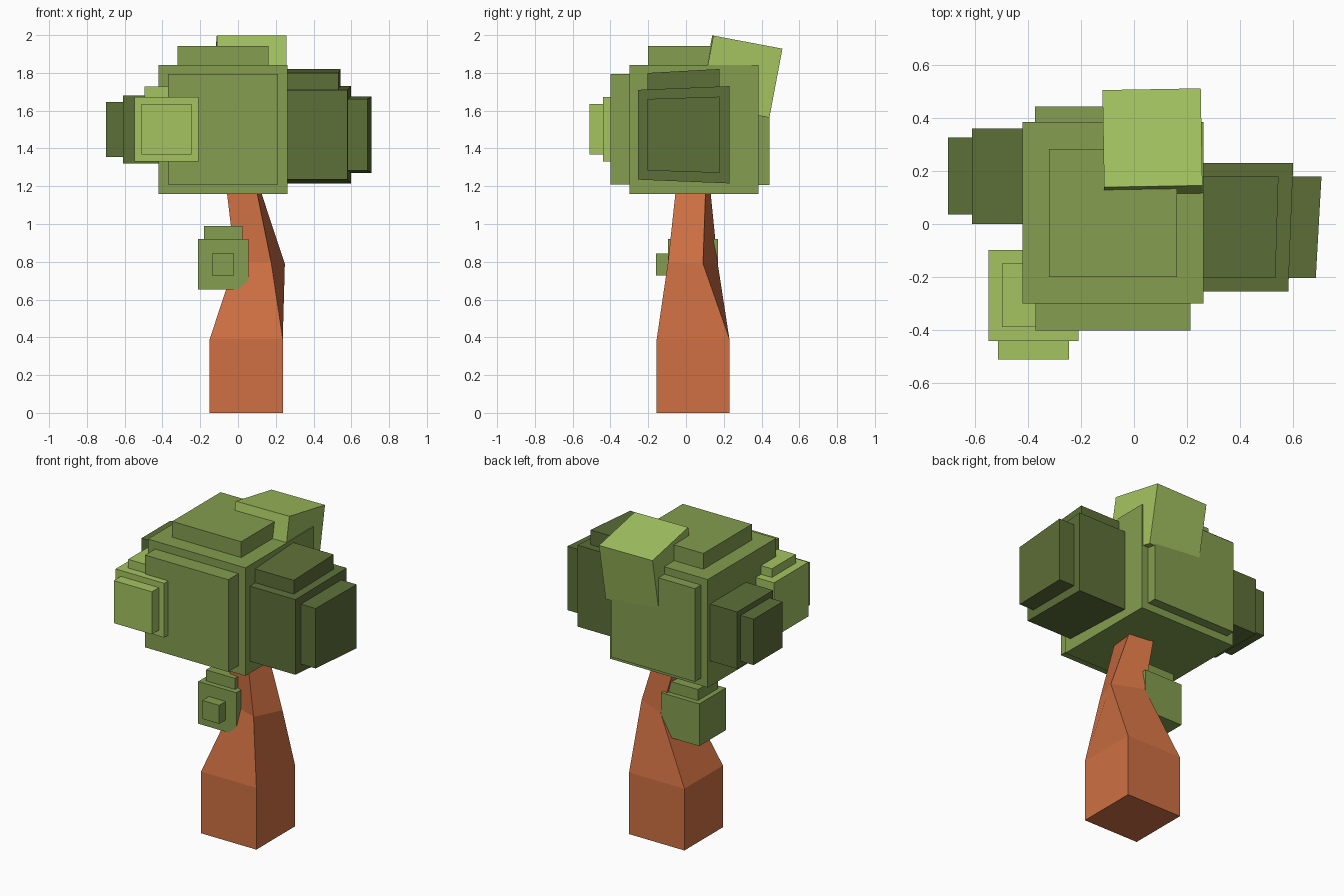
import bpy, bmesh
from math import radians
from mathutils import Vector, Euler

if "Cube" in bpy.data.objects:
    bpy.data.objects.remove(bpy.data.objects["Cube"])


def material(name, rgb):
    m = bpy.data.materials.new(name)
    m.diffuse_color = (*rgb, 1)
    m.use_nodes = True
    m.node_tree.nodes["Principled BSDF"].inputs["Base Color"].default_value = m.diffuse_color
    return m


BARK = material("bark", (0.62, 0.16, 0.055))
LEAF = material("leaf", (0.23, 0.34, 0.08))
LIGHT = material("light_leaf", (0.37, 0.55, 0.12))
DARK = material("dark_leaf", (0.11, 0.16, 0.04))


def finish(bm, name, mat):
    bmesh.ops.recalc_face_normals(bm, faces=bm.faces[:])
    me = bpy.data.meshes.new(name)
    bm.to_mesh(me)
    bm.free()
    me.materials.append(mat)
    ob = bpy.data.objects.new(name, me)
    bpy.context.collection.objects.link(ob)
    return ob


def leaf_block(name, mat, lo, hi, steps=(), taper=0.0, rot=(0, 0, 0)):
    """Box from lo to hi; each step (normal, inset, height) raises a panel on one side.
    taper widens the +y end and narrows the -y end."""
    lo, hi = Vector(lo), Vector(hi)
    size, centre = hi - lo, (lo + hi) / 2
    bm = bmesh.new()
    bmesh.ops.create_cube(bm, size=1)
    for v in bm.verts:
        v.co = v.co * size
    bm.normal_update()
    for normal, inset, height in steps:
        n = Vector(normal)
        face = max(bm.faces, key=lambda f: (round(f.normal.dot(n), 3), f.calc_area()))
        bmesh.ops.inset_region(bm, faces=[face], thickness=inset, use_even_offset=True)
        new = bmesh.ops.extrude_discrete_faces(bm, faces=[face])["faces"][0]
        bmesh.ops.translate(bm, vec=n * height, verts=new.verts[:])
        bm.normal_update()
    for v in bm.verts:
        k = 1 + taper * v.co.y / size.y
        v.co.x *= k
        v.co.z *= k
    ob = finish(bm, name, mat)
    ob.location = centre
    ob.rotation_euler = Euler([radians(a) for a in rot])
    return ob


# Trunk: square sections, twisted and bent part way up
rings = [
    [(-.15, -.155, 0), (.237, -.155, 0), (.237, .23, 0), (-.15, .23, 0)],
    [(-.15, -.155, .39), (.237, -.155, .39), (.237, .23, .39), (-.15, .23, .39)],
    [(-.015, -.025, .80), (.175, -.095, .80), (.248, .09, .79), (.06, .168, .79)],
    [(-.065, -.03, 1.22), (.09, -.05, 1.22), (.105, .105, 1.22), (-.05, .125, 1.22)],
]
bm = bmesh.new()
loops = [[bm.verts.new(p) for p in r] for r in rings]
for a, b in zip(loops, loops[1:]):
    for i in range(4):
        j = (i + 1) % 4
        bm.faces.new((a[i], a[j], b[j], b[i]))
bm.faces.new(loops[0][::-1])
bm.faces.new(loops[-1])
finish(bm, "trunk", BARK)

FRONT, BACK, UP, LEFT, RIGHT = (0, -1, 0), (0, 1, 0), (0, 0, 1), (-1, 0, 0), (1, 0, 0)

# Crown and its surrounding clumps
leaf_block("crown", LEAF, (-.42, -.30, 1.16), (.262, .383, 1.843),
           [(FRONT, .05, .10), (BACK, .047, .06), (UP, .10, .10)])
leaf_block("right_clump", DARK, (.12, -.255, 1.225), (.59, .23, 1.72),
           [(RIGHT, .052, .105), (UP, .052, .09)], taper=.08)
leaf_block("left_clump", DARK, (-.61, 0, 1.32), (-.25, .36, 1.68),
           [(LEFT, .035, .09)])
leaf_block("front_left_clump", LIGHT, (-.548, -.44, 1.33), (-.208, -.097, 1.673),
           [(FRONT, .037, .07), (UP, .052, .055)])
leaf_block("top_back_clump", LIGHT, (-.115, .104, 1.594), (.255, .476, 1.966),
           rot=(-10.7, 0, 1))

# Small sprout on the trunk
leaf_block("trunk_sprout", LEAF, (-.212, -.095, .653), (.055, .17, .92),
           [(FRONT, .075, .065), (UP, .032, .07)])
